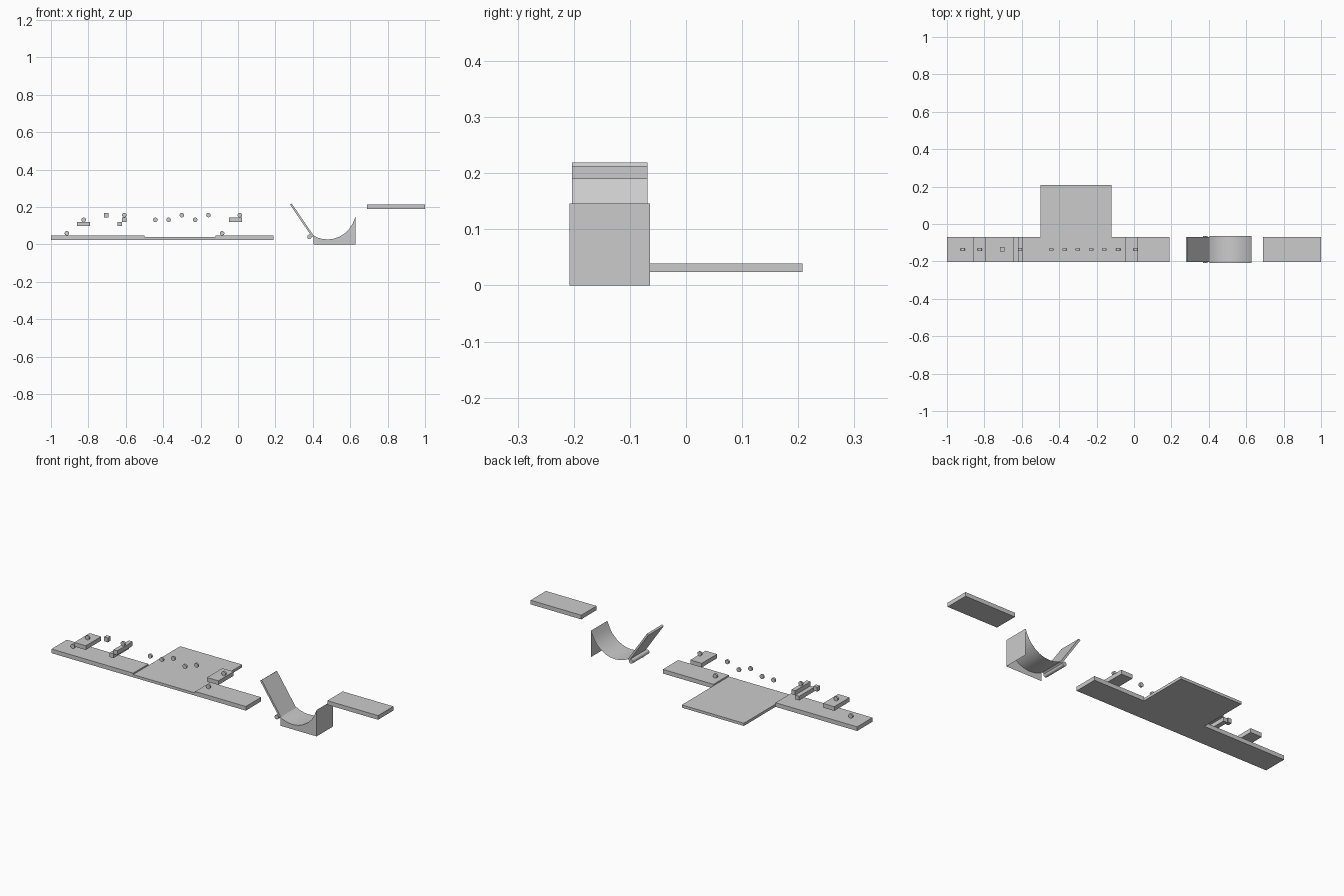
import bpy, bmesh, math

if "Cube" in bpy.data.objects:
    bpy.data.objects.remove(bpy.data.objects["Cube"])

Y0, Y1 = -0.203, -0.069   # shared depth of the course
YC = (Y0 + Y1) / 2


def mesh_object(name, verts, faces):
    me = bpy.data.meshes.new(name)
    me.from_pydata(verts, [], faces)
    ob = bpy.data.objects.new(name, me)
    bpy.context.collection.objects.link(ob)
    return ob


def extrude_xz(name, pts, y0=Y0, y1=Y1):
    """Closed prism from an x/z outline."""
    n = len(pts)
    verts = [(x, y0, z) for x, z in pts] + [(x, y1, z) for x, z in pts]
    faces = [tuple(range(n)), tuple(range(2 * n - 1, n - 1, -1))]
    faces += [(i, i + n, (i + 1) % n + n, (i + 1) % n) for i in range(n)]
    ob = mesh_object(name, verts, faces)
    bm = bmesh.new()
    bm.from_mesh(ob.data)
    bmesh.ops.recalc_face_normals(bm, faces=bm.faces)
    bm.to_mesh(ob.data)
    bm.free()
    return ob


def box(name, x0, x1, z0, z1, y0=Y0, y1=Y1):
    return extrude_xz(name, [(x0, z0), (x1, z0), (x1, z1), (x0, z1)], y0, y1)


def disc(name, x, z, r, depth, y):
    bpy.ops.mesh.primitive_cylinder_add(vertices=24, radius=r, depth=depth,
                                        location=(x, y, z), rotation=(math.pi / 2, 0, 0))
    ob = bpy.context.object
    ob.name = name
    bpy.ops.object.shade_smooth_by_angle()
    return ob


# Ground slabs
box("ground_left", -1.0, -0.5, 0.024, 0.047)
box("ground_wide", -0.5, -0.12, 0.024, 0.039, Y0, 0.208)
box("ground_right", -0.12, 0.19, 0.024, 0.047)
box("high_platform", 0.69, 1.0, 0.190, 0.213)

# Floating platforms
box("platform_a", -0.86, -0.79, 0.098, 0.121)
box("platform_b", -0.645, -0.62, 0.098, 0.121)
box("platform_c", -0.62, -0.597, 0.121, 0.145)
box("platform_d", -0.048, 0.022, 0.121, 0.144)

# Pickups: coins and one small cube
for i, (x, z) in enumerate([(-0.915, 0.06), (-0.825, 0.132), (-0.608, 0.157), (-0.442, 0.132),
                            (-0.371, 0.132), (-0.30, 0.157), (-0.229, 0.132), (-0.158, 0.157),
                            (-0.085, 0.06), (0.01, 0.157)]):
    disc(f"coin_{i}", x, z, 0.012, 0.010, YC)
box("pickup_cube", -0.717, -0.693, 0.145, 0.169, YC - 0.012, YC + 0.012)

# Tilted plank and the rod at its foot
extrude_xz("plank", [(0.278, 0.213), (0.287, 0.219), (0.405, 0.046), (0.396, 0.040)])
disc("plank_rod", 0.382, 0.041, 0.012, 0.144, -0.136)

# Curved ramp: open shell with front panel, outer wall and curved sheet
curve = [(0.405, 0.047), (0.425, 0.037), (0.45, 0.030), (0.48, 0.027), (0.51, 0.030),
         (0.54, 0.040), (0.57, 0.059), (0.595, 0.083), (0.613, 0.112), (0.627, 0.146)]
n = len(curve)
F, B = -0.208, -0.064
verts = [(x, y, z) for y in (F, B) for x, z in curve]
verts += [(x, F, 0) for x, z in curve] + [(0.627, B, 0)]
faces = [(i, i + 1, i + 1 + n, i + n) for i in range(n - 1)]
faces += [(2 * n + i, 2 * n + i + 1, i + 1, i) for i in range(n - 1)]
faces.append((3 * n - 1, 3 * n, 2 * n - 1, n - 1))
ramp = mesh_object("curved_ramp", verts, faces)
bpy.ops.object.select_all(action='DESELECT')
ramp.select_set(True)
bpy.context.view_layer.objects.active = ramp
bpy.ops.object.shade_smooth_by_angle()
